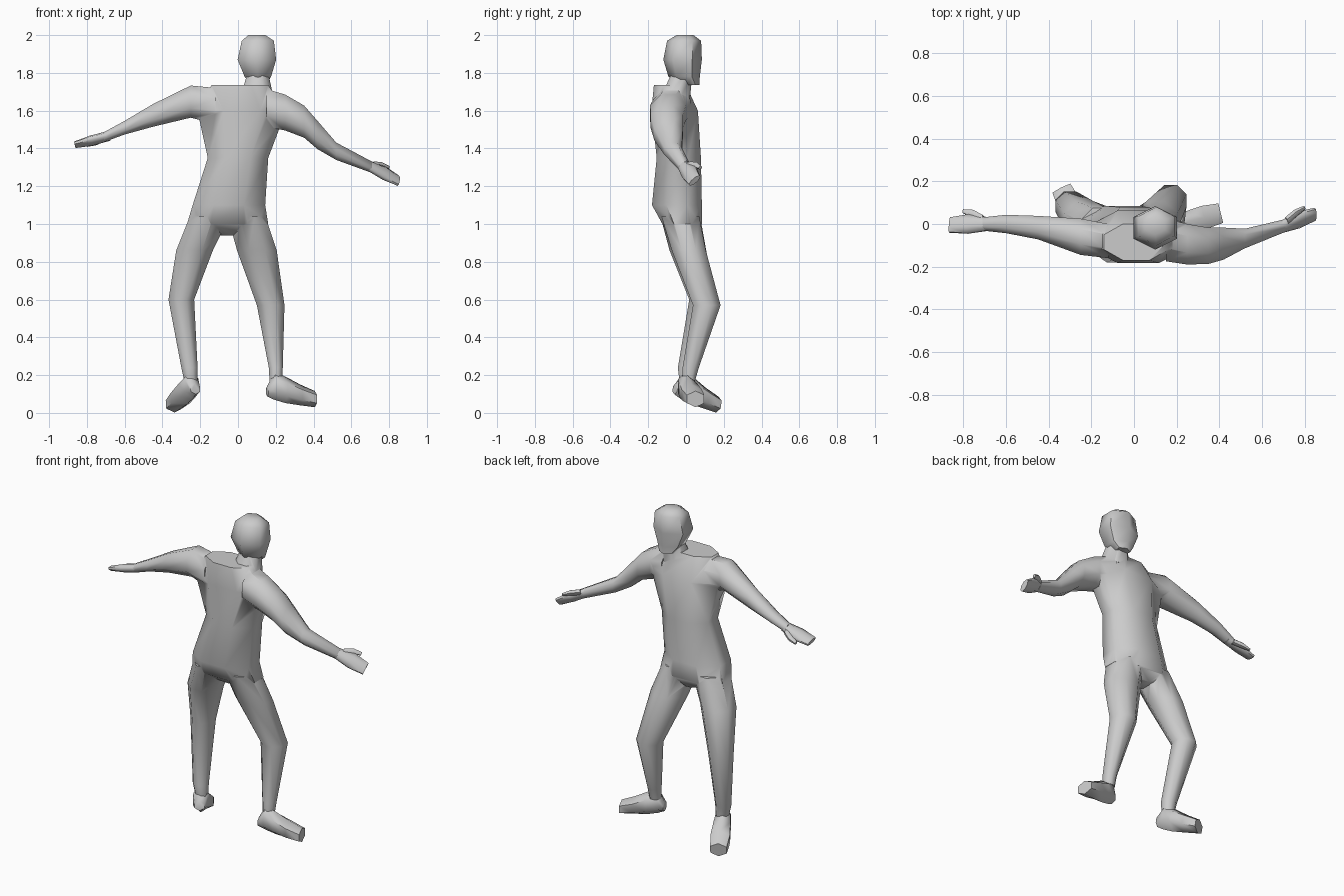
import bpy, bmesh, math
from mathutils import Matrix, Vector

if "Cube" in bpy.data.objects:
    bpy.data.objects.remove(bpy.data.objects["Cube"])


def loft(name, axis, rings, n=8, place=None):
    """Skin oval rings (x, y, z, radius[, second radius]) square to an axis, capped at both ends."""
    angs = [2 * math.pi * (i + 0.5) / n for i in range(n)]
    ma = max(math.cos(t) for t in angs)
    mb = max(math.sin(t) for t in angs)
    bm = bmesh.new()
    loops = []
    for x, y, z, *r in rings:
        loop = []
        for t in angs:
            a = r[0] * math.cos(t) / ma
            b = r[-1] * math.sin(t) / mb
            off = (a, b, 0) if axis == 'z' else (0, a, b)
            loop.append(bm.verts.new(Vector((x, y, z)) + Vector(off)))
        loops.append(loop)
    for lo, hi in zip(loops, loops[1:]):
        for i in range(n):
            j = (i + 1) % n
            bm.faces.new((lo[i], lo[j], hi[j], hi[i]))
    bm.faces.new(loops[0])
    bm.faces.new(loops[-1])
    if place:
        bm.transform(place)
    bmesh.ops.recalc_face_normals(bm, faces=bm.faces)
    me = bpy.data.meshes.new(name)
    bm.to_mesh(me)
    bm.free()
    ob = bpy.data.objects.new(name, me)
    bpy.context.collection.objects.link(ob)
    return ob


def smooth(ob):
    bpy.ops.object.select_all(action='DESELECT')
    ob.select_set(True)
    bpy.context.view_layer.objects.active = ob
    bpy.ops.object.shade_smooth_by_angle(angle=math.radians(60))


def weld(ob, part):
    """Union a part into ob as one skin."""
    mod = ob.modifiers.new("weld", 'BOOLEAN')
    mod.operation = 'UNION'
    mod.solver = 'EXACT'
    mod.object = part
    bpy.context.view_layer.objects.active = ob
    bpy.ops.object.modifier_apply(modifier=mod.name)
    bpy.data.objects.remove(part)


# Torso, crotch to shoulders
body = loft("body", 'z', [
    (-0.05, 0.0, 0.94, 0.05), (-0.055, -0.02, 1.0, 0.215, 0.105),
    (-0.048, -0.048, 1.1, 0.192, 0.132), (0.0, -0.038, 1.35, 0.16, 0.117),
    (0.02, -0.06, 1.6, 0.235, 0.123), (0.01, -0.085, 1.735, 0.15, 0.085)])

# Neck
weld(body, loft("neck", 'z', [(0.1, -0.06, 1.66, 0.09, 0.08), (0.105, -0.02, 1.8, 0.055)]))

# Legs, hip to ankle
weld(body, loft("left_leg", 'z', [
    (-0.15, -0.03, 1.04, 0.105), (-0.23, 0.01, 0.86, 0.097), (-0.3, 0.085, 0.6, 0.068),
    (-0.257, 0.0, 0.24, 0.043), (-0.25, 0.0, 0.17, 0.035)]))
weld(body, loft("right_leg", 'z', [
    (0.045, -0.03, 1.04, 0.1), (0.1, 0.015, 0.86, 0.105, 0.09), (0.173, 0.11, 0.57, 0.073),
    (0.2, 0.025, 0.24, 0.037, 0.043), (0.2, 0.015, 0.17, 0.033)]))

# Arms, shoulder to wrist
weld(body, loft("left_arm", 'x', [
    (-0.12, -0.08, 1.625, 0.08, 0.095), (-0.25, -0.06, 1.648, 0.085),
    (-0.45, -0.017, 1.575, 0.055, 0.06), (-0.6, 0.0, 1.51, 0.043, 0.036),
    (-0.71, 0.0, 1.46, 0.031, 0.026)]))
weld(body, loft("right_arm", 'x', [
    (0.15, -0.075, 1.615, 0.1), (0.25, -0.095, 1.59, 0.095), (0.35, -0.102, 1.542, 0.085),
    (0.42, -0.092, 1.472, 0.075), (0.52, -0.068, 1.385, 0.046), (0.71, -0.007, 1.3, 0.03)]))
smooth(body)

# Head, narrowing to the chin
smooth(loft("head", 'z', [
    (0.11, 0.03, 1.735, 0.04), (0.105, -0.01, 1.78, 0.07, 0.083),
    (0.1, -0.018, 1.87, 0.102), (0.105, -0.01, 1.97, 0.085, 0.09),
    (0.1, -0.005, 2.0, 0.045)], n=6))


# Hands: palm and thumb, pointing along x before placing
def hand(side, wrist, along, across):
    d = Vector(along).normalized()
    nrm = d.cross(Vector(across)).normalized()
    w = nrm.cross(d)
    place = Matrix.Translation(wrist) @ Matrix((d, w, nrm)).transposed().to_4x4()
    smooth(loft(side + "_hand", 'x', [
        (-0.02, 0, 0, 0.03, 0.024), (0.08, 0, 0, 0.045, 0.023),
        (0.17, -0.005, 0, 0.036, 0.014)], place=place))
    smooth(loft(side + "_thumb", 'x', [
        (0.01, 0.02, 0, 0.022, 0.018), (0.06, 0.05, 0, 0.017),
        (0.11, 0.062, 0, 0.009)], n=6, place=place))


hand("left", (-0.7, 0, 1.462), (-1, 0, -0.27), (0, 1, -0.3))
hand("right", (0.705, -0.008, 1.302), (1, 0.4, -0.48), (0, 1, 0.9))


# Feet: heel to toe, pointing along x before turning and tipping
def foot(side, x, y, z, turn, tip):
    place = (Matrix.Translation((x, y, z)) @ Matrix.Rotation(math.radians(turn), 4, 'Z')
             @ Matrix.Rotation(math.radians(tip), 4, 'Y'))
    smooth(loft(side + "_foot", 'x', [
        (-0.05, 0, 0.115, 0.028), (-0.01, 0, 0.142, 0.042, 0.073),
        (0.05, 0, 0.122, 0.048, 0.07), (0.13, 0, 0.095, 0.055),
        (0.21, 0, 0.073, 0.047, 0.043)], n=6, place=place))


foot("left", -0.24, -0.03, 0.005, 117, 9)
foot("right", 0.203, 0.0, 0.0, 14, 0)
